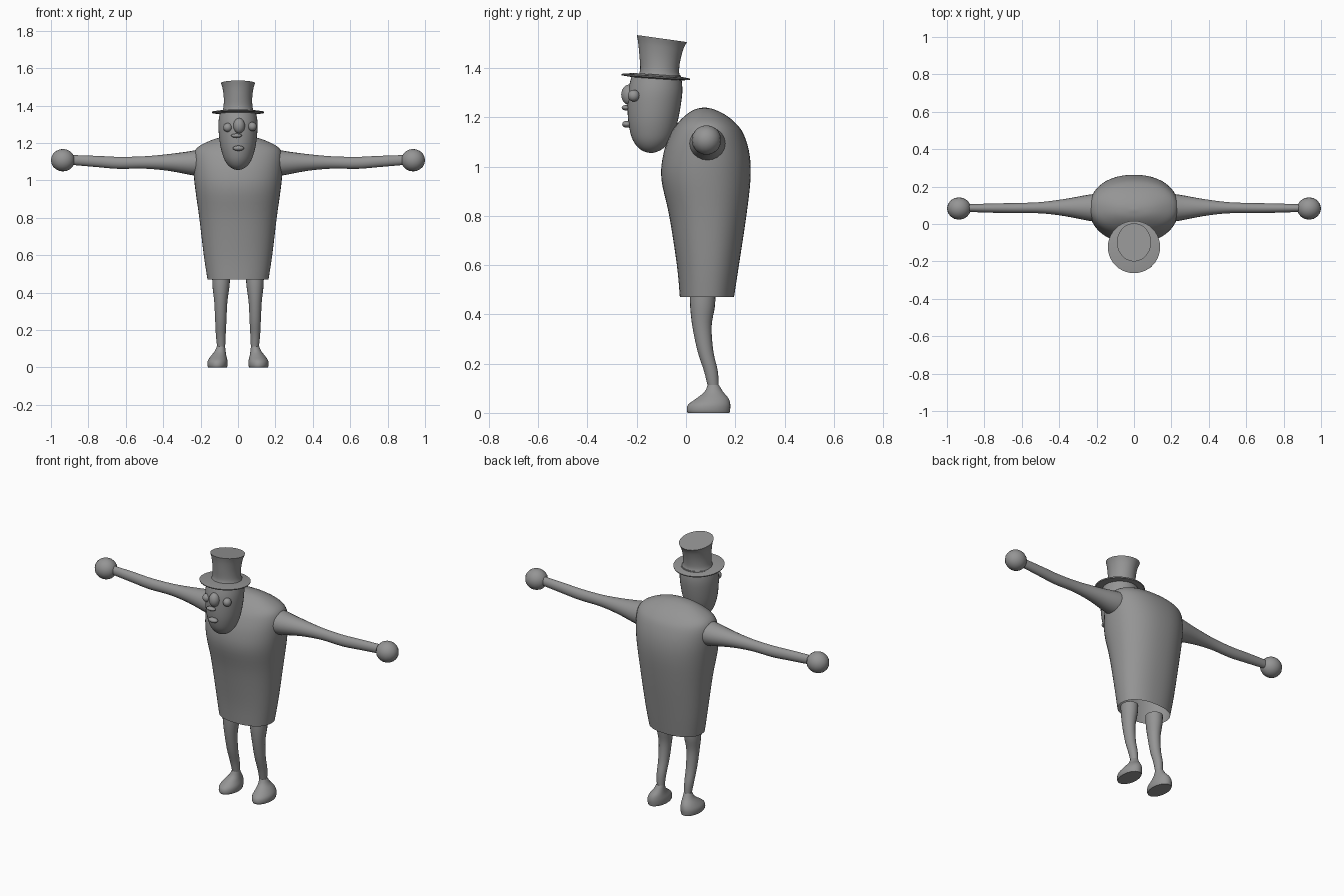
import bpy, bmesh, math
from mathutils import Vector

if "Cube" in bpy.data.objects:
    bpy.data.objects.remove(bpy.data.objects["Cube"])

grey = bpy.data.materials.new("plain grey")
grey.diffuse_color = (0.3, 0.3, 0.3, 1)
grey.use_nodes = True
grey.node_tree.nodes["Principled BSDF"].inputs["Base Color"].default_value = grey.diffuse_color


def finish(name, bm, angle=40):
    bmesh.ops.recalc_face_normals(bm, faces=bm.faces)
    me = bpy.data.meshes.new(name)
    bm.to_mesh(me)
    bm.free()
    ob = bpy.data.objects.new(name, me)
    bpy.context.collection.objects.link(ob)
    me.materials.append(grey)
    bpy.ops.object.select_all(action='DESELECT')
    ob.select_set(True)
    bpy.context.view_layer.objects.active = ob
    bpy.ops.object.shade_smooth_by_angle(angle=math.radians(angle))
    return ob


def smooth_rows(rows, steps):
    """Catmull-Rom interpolation between cross-section rows."""
    out = []
    for i in range(len(rows) - 1):
        p0, p1 = rows[max(i - 1, 0)], rows[i]
        p2, p3 = rows[i + 1], rows[min(i + 2, len(rows) - 1)]
        for s in range(steps):
            t = s / steps
            out.append([0.5 * (2 * b + (c - a) * t + (2 * a - 5 * b + 4 * c - d) * t * t
                               + (3 * b - a - 3 * c + d) * t ** 3)
                        for a, b, c, d in zip(p0, p1, p2, p3)])
    return out + [list(rows[-1])]


def loft(name, rows, axis='Z', n=32, steps=4, power=2.0, caps=(True, True), tilt=0, flip=1):
    """Rows: (position, centre u, centre v, radius u, radius v, [tilt factor])."""
    bm = bmesh.new()
    rings = []
    for row in smooth_rows(rows, steps):
        pos, cu, cv, ru, rv = row[:5]
        slope = row[5] if len(row) > 5 else 0
        ring = []
        for k in range(n):
            a = 2 * math.pi * k / n
            c, s = math.cos(a), math.sin(a)
            u = cu + ru * math.copysign(abs(c) ** (2 / power), c)
            dv = rv * math.copysign(abs(s) ** (2 / power), s)
            v, w = cv + dv, pos - slope * dv
            ring.append(bm.verts.new((flip * u, v, w) if axis == 'Z' else (flip * w, u, v)))
        rings.append(ring)
    for a, b in zip(rings, rings[1:]):
        for k in range(n):
            bm.faces.new((a[k], a[(k + 1) % n], b[(k + 1) % n], b[k]))
    if caps[0]:
        bm.faces.new(rings[0])
    if caps[1]:
        bm.faces.new(rings[-1])
    return finish(name, bm)


def ball(name, centre, radii, u=20, v=12):
    bm = bmesh.new()
    bmesh.ops.create_uvsphere(bm, u_segments=u, v_segments=v, radius=1)
    bmesh.ops.scale(bm, vec=Vector(radii), verts=bm.verts)
    bmesh.ops.translate(bm, vec=Vector(centre), verts=bm.verts)
    return finish(name, bm)


# Coat: an open-bottomed shell, rounded over the shoulders
def span(z, hw, y0, y1):
    return (z, 0, (y0 + y1) / 2, hw, (y1 - y0) / 2)


loft("coat", [span(0.47, .163, -.025, .195), span(0.6, .183, -.037, .215),
              span(0.8, .207, -.068, .245), span(0.95, .228, -.100, .262),
              span(1.05, .238, -.092, .258), span(1.13, .238, -.064, .235),
              span(1.175, .218, -.035, .203), span(1.21, .155, .000, .160),
              span(1.232, .085, .035, .115), span(1.24, .01, .07, .08)],
     n=48, power=2.25, caps=(False, True))

# Head
loft("head", [span(1.055, .004, -.145, -.138), span(1.065, .033, -.178, -.107),
              span(1.09, .060, -.205, -.075), span(1.13, .080, -.224, -.050),
              span(1.2, .097, -.236, -.030), span(1.3, .105, -.236, -.015),
              span(1.37, .095, -.22, -.02)], n=36)

# Face
for name, c, r in [("left_eye", (-.055, -.218, 1.283), (.024, .024, .024)),
                   ("right_eye", (.077, -.212, 1.288), (.023, .024, .024)),
                   ("nose", (.006, -.232, 1.292), (.031, .031, .041)),
                   ("upper_lip", (-.008, -.244, 1.239), (.029, .017, .011)),
                   ("lower_lip", (.002, -.240, 1.172), (.030, .019, .014))]:
    ball(name, c, r)

# Hat: tilted thin brim and a waisted crown with a steeper top
loft("hat_brim", [(1.356, 0, -.123, .09, .09, .07), (1.361, 0, -.123, .138, .138, .07),
                  (1.367, 0, -.123, .14, .14, .07), (1.374, 0, -.123, .09, .09, .07)],
     n=40, steps=1)
loft("hat_crown", [(1.362, 0, -.106, .088, .088, .07), (1.39, 0, -.107, .078, .079, .08),
                   (1.44, 0, -.106, .076, .083, .10), (1.49, 0, -.102, .082, .092, .12),
                   (1.52, 0, -.098, .091, .102, .14)], n=40)

for side, s in (("left", -1), ("right", 1)):
    # Tapered sleeve and round hand
    loft(side + "_arm", [(.17, .087, 1.098, .078, .078), (.24, .087, 1.093, .070, .066),
                         (.37, .088, 1.096, .046, .045), (.50, .087, 1.096, .030, .033),
                         (.64, .085, 1.094, .027, .032), (.75, .085, 1.101, .025, .030),
                         (.90, .085, 1.110, .020, .026)], axis='X', n=20, flip=s)
    ball(side + "_hand", (s * .936, .083, 1.108), (.064, .060, .060), 16, 10)
    # Bent leg
    loft(side + "_leg", [(.105, .09, .111, .021, .022), (.17, .092, .101, .026, .028),
                         (.25, .092, .079, .030, .032), (.35, .092, .065, .035, .039),
                         (.43, .091, .067, .045, .050), (.485, .090, .068, .048, .052)],
         n=20, flip=s)
    # Shoe with flat sole
    loft(side + "_shoe", [(0, .110, .092, .050, .085), (.012, .110, .091, .054, .088),
                          (.035, .109, .095, .053, .085), (.060, .104, .108, .042, .064),
                          (.085, .096, .113, .030, .038), (.113, .091, .111, .022, .023)],
         n=28, steps=3, flip=s)
